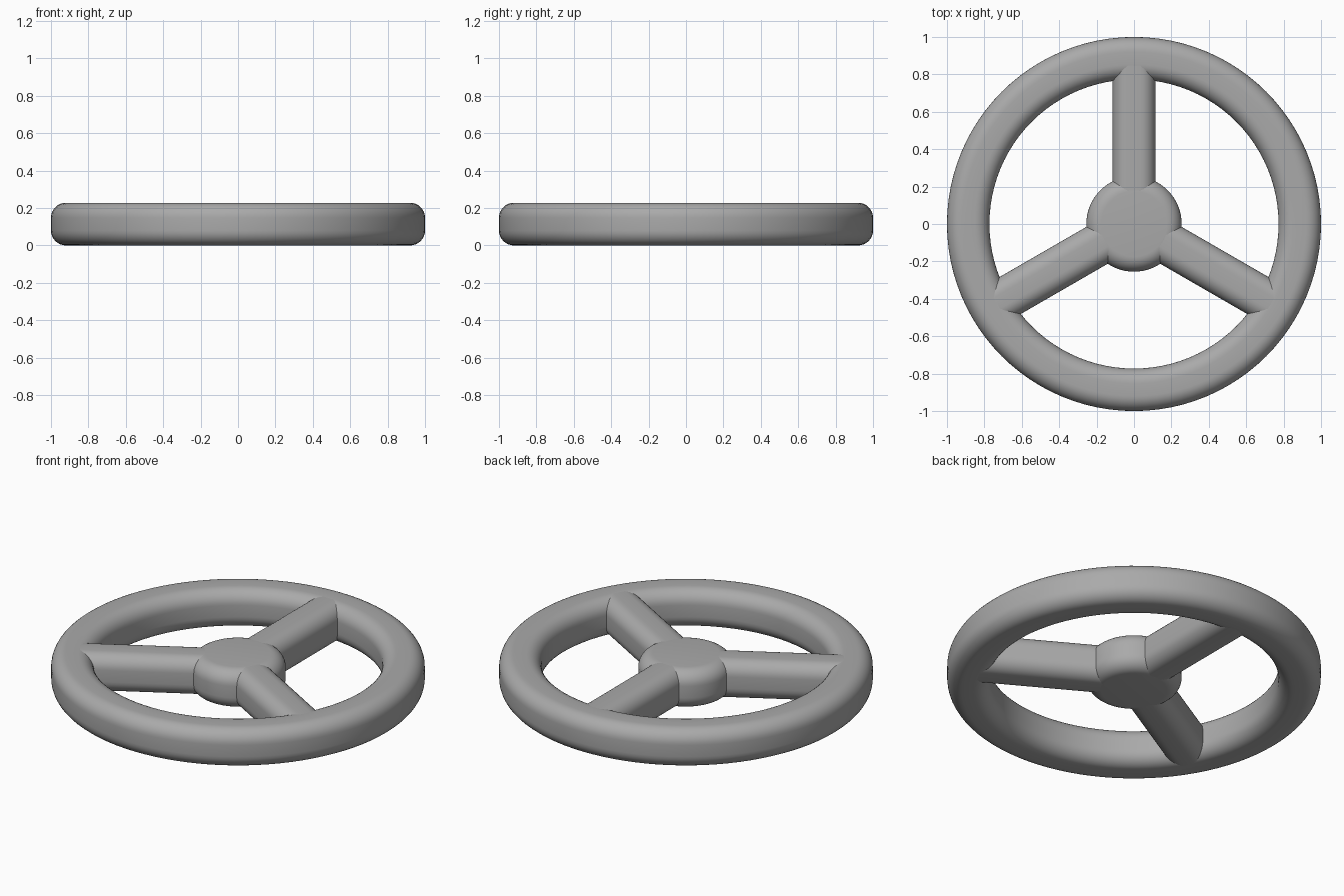
import bpy, bmesh
from math import cos, sin, pi, radians
from mathutils import Matrix, Vector

if "Cube" in bpy.data.objects:
    bpy.data.objects.remove(bpy.data.objects["Cube"])

HEIGHT = 0.228
ROUND = 0.08

grey = bpy.data.materials.new("plain_grey")
grey.use_nodes = True
grey.diffuse_color = (0.4, 0.4, 0.4, 1)
grey.node_tree.nodes["Principled BSDF"].inputs["Base Color"].default_value = (0.4, 0.4, 0.4, 1)


def rounded_box(a0, a1, z0, z1, radius, steps=8):
    """Closed outline of a rounded rectangle, as (a, z) pairs."""
    corners = [(a1 - radius, z0 + radius, -90), (a1 - radius, z1 - radius, 0),
               (a0 + radius, z1 - radius, 90), (a0 + radius, z0 + radius, 180)]
    return [(ca + radius * cos(radians(start + 90 * i / steps)),
             cz + radius * sin(radians(start + 90 * i / steps)))
            for ca, cz, start in corners for i in range(steps + 1)]


def finish(name, bm):
    bmesh.ops.remove_doubles(bm, verts=bm.verts, dist=1e-5)
    bmesh.ops.recalc_face_normals(bm, faces=bm.faces)
    mesh = bpy.data.meshes.new(name)
    bm.to_mesh(mesh)
    bm.free()
    mesh.materials.append(grey)
    obj = bpy.data.objects.new(name, mesh)
    bpy.context.collection.objects.link(obj)
    bpy.ops.object.select_all(action="DESELECT")
    obj.select_set(True)
    bpy.context.view_layer.objects.active = obj
    bpy.ops.object.shade_smooth_by_angle(angle=radians(35))
    return obj


def lathe(name, profile, closed, segments):
    bm = bmesh.new()
    verts = [bm.verts.new((r, 0, z)) for r, z in profile]
    edges = [bm.edges.new(pair) for pair in zip(verts, verts[1:])]
    if closed:
        edges.append(bm.edges.new((verts[-1], verts[0])))
    bmesh.ops.spin(bm, geom=verts + edges, cent=(0, 0, 0), axis=(0, 0, 1),
                   angle=2 * pi, steps=segments, use_merge=True)
    return finish(name, bm)


# Outer rim
lathe("rim", rounded_box(0.773, 1.0, 0, HEIGHT, ROUND), True, 96)

# Central hub: outer half of the rounded outline, closed on the axis
outline = rounded_box(-0.255, 0.255, 0, HEIGHT, ROUND)
half = [p for p in outline if p[0] > 0]
lathe("hub", [(0, 0)] + half + [(0, HEIGHT)], False, 64)

# Three spokes, ends buried in the hub and the rim
section = rounded_box(-0.114, 0.114, 0.0005, HEIGHT - 0.0005, ROUND)
for name, angle in (("back_spoke", 90), ("right_spoke", 210), ("left_spoke", 330)):
    bm = bmesh.new()
    face = bm.faces.new([bm.verts.new((0.1, a, z)) for a, z in section])
    end = bmesh.ops.extrude_face_region(bm, geom=[face], use_keep_orig=True)
    bmesh.ops.translate(bm, vec=Vector((0.77, 0, 0)),
                        verts=[v for v in end["geom"] if isinstance(v, bmesh.types.BMVert)])
    bmesh.ops.rotate(bm, verts=bm.verts, cent=(0, 0, 0),
                     matrix=Matrix.Rotation(radians(angle), 3, "Z"))
    finish(name, bm)
